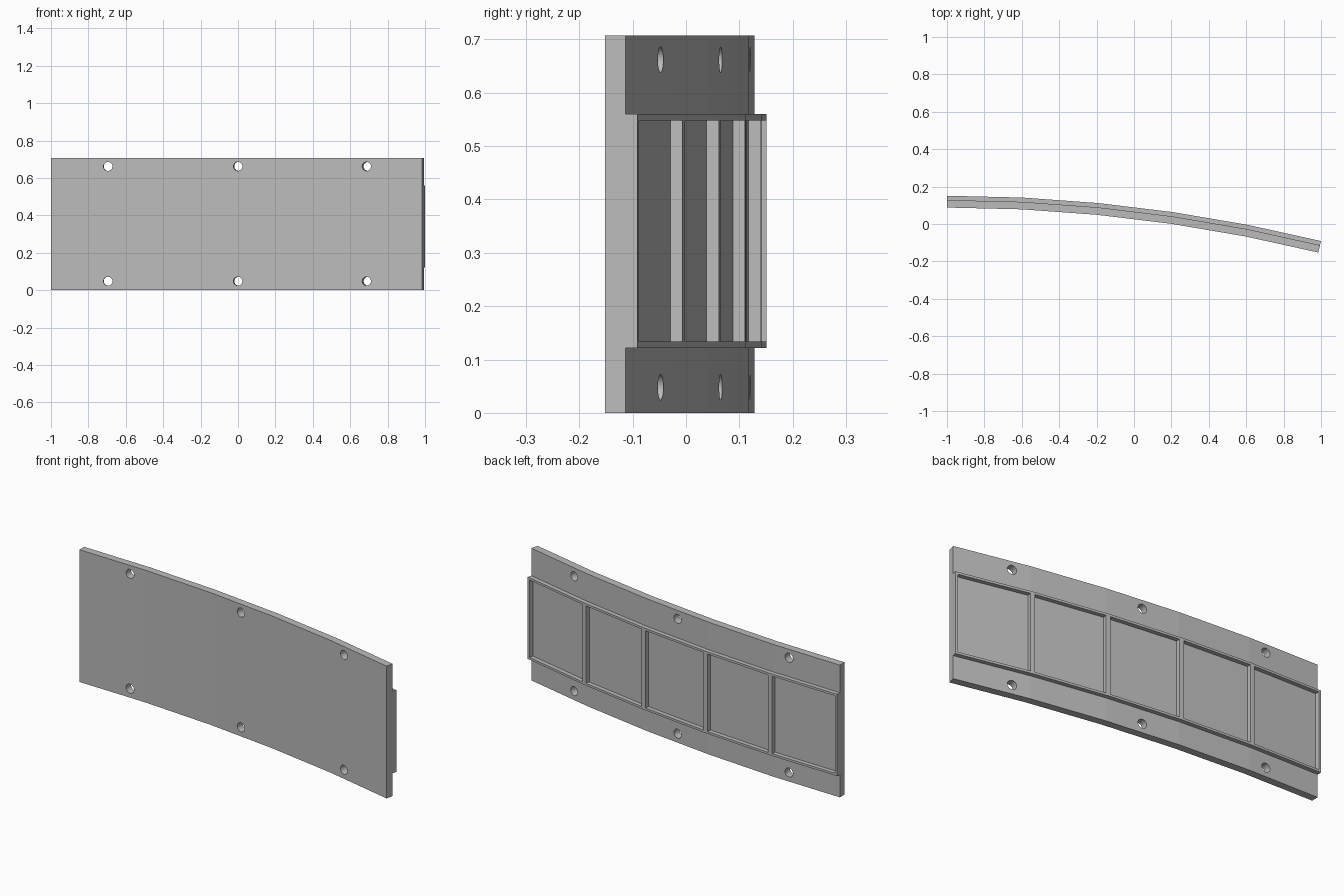
import bpy
import bmesh
from math import sin, cos, pi
from mathutils import Matrix, Vector

cube = bpy.data.objects.get("Cube")
if cube:
    bpy.data.objects.remove(cube, do_unlink=True)

RADIUS = 8.32            # inner face of the panel
SWEEP = 0.2409
BAYS = 5
STEP = SWEEP / BAYS
CX, CY = -1.0, 0.088 - RADIUS
HEIGHT = 0.707
PANEL_BACK = RADIUS + 0.04
FRAME_BACK = PANEL_BACK + 0.023
RAIL = 0.012
FRAME_LOW, FRAME_HIGH = 0.122, 0.56

grey = bpy.data.materials.new("plain grey")
grey.use_nodes = True
colour = (0.5, 0.5, 0.5, 1)
grey.diffuse_color = colour
grey.node_tree.nodes["Principled BSDF"].inputs["Base Color"].default_value = colour


def facet_point(angle, radius):
    """Point on the flat-sided arc."""
    bay = min(BAYS - 1, max(0, int(angle / STEP + 1e-6)))
    r = radius * cos(STEP / 2) / cos(angle - (bay + 0.5) * STEP)
    return CX + r * sin(angle), CY + r * cos(angle)


def finish(name, bm):
    bmesh.ops.recalc_face_normals(bm, faces=bm.faces)
    mesh = bpy.data.meshes.new(name)
    bm.to_mesh(mesh)
    bm.free()
    mesh.materials.append(grey)
    obj = bpy.data.objects.new(name, mesh)
    bpy.context.collection.objects.link(obj)
    return obj


def arc_slab(name, angles, r0, r1, z0, z1):
    """Sweep a rectangular section through the given angles."""
    bm = bmesh.new()
    rings = []
    for a in angles:
        section = ((r0, z0), (r1, z0), (r1, z1), (r0, z1))
        rings.append([bm.verts.new((*facet_point(a, r), z)) for r, z in section])
    for p, q in zip(rings, rings[1:]):
        for i in range(4):
            j = (i + 1) % 4
            bm.faces.new((p[i], p[j], q[j], q[i]))
    bm.faces.new(rings[0])
    bm.faces.new(rings[-1])
    return finish(name, bm)


corners = [i * STEP for i in range(BAYS + 1)]

# Curved panel
panel = arc_slab("panel", corners, RADIUS, PANEL_BACK, 0, HEIGHT)

# Bolt holes, drilled radially
bm = bmesh.new()
for offset in (-0.0838, 0, 0.0838):
    a = SWEEP / 2 + offset
    normal = Vector((sin(a), cos(a), 0))
    turn = normal.to_track_quat("Z", "Y").to_matrix().to_4x4()
    for z in (0.048, HEIGHT - 0.045):
        centre = Vector((CX, CY, z)) + normal * (RADIUS + 0.02)
        bmesh.ops.create_cone(bm, cap_ends=True, segments=32, radius1=0.024,
                              radius2=0.024, depth=0.2,
                              matrix=Matrix.Translation(centre) @ turn)
cutter = finish("hole_cutter", bm)
cutter.hide_render = True
cut = panel.modifiers.new("holes", "BOOLEAN")
cut.operation = "DIFFERENCE"
cut.solver = "EXACT"
cut.object = cutter
bpy.context.view_layer.objects.active = panel
bpy.ops.object.modifier_apply(modifier=cut.name)
bpy.data.objects.remove(cutter, do_unlink=True)

# Top and bottom rails of the raised back frame
arc_slab("lower_rail", corners, PANEL_BACK, FRAME_BACK, FRAME_LOW, FRAME_LOW + RAIL)
arc_slab("upper_rail", corners, PANEL_BACK, FRAME_BACK, FRAME_HIGH - RAIL, FRAME_HIGH)

# Uprights at both ends and between the bays
half = RAIL / RADIUS
for i, a in enumerate(corners):
    span = sorted({max(0, a - half), a, min(SWEEP, a + half)})
    arc_slab(f"upright_{i + 1}", span, PANEL_BACK, FRAME_BACK,
             FRAME_LOW + RAIL, FRAME_HIGH - RAIL)
